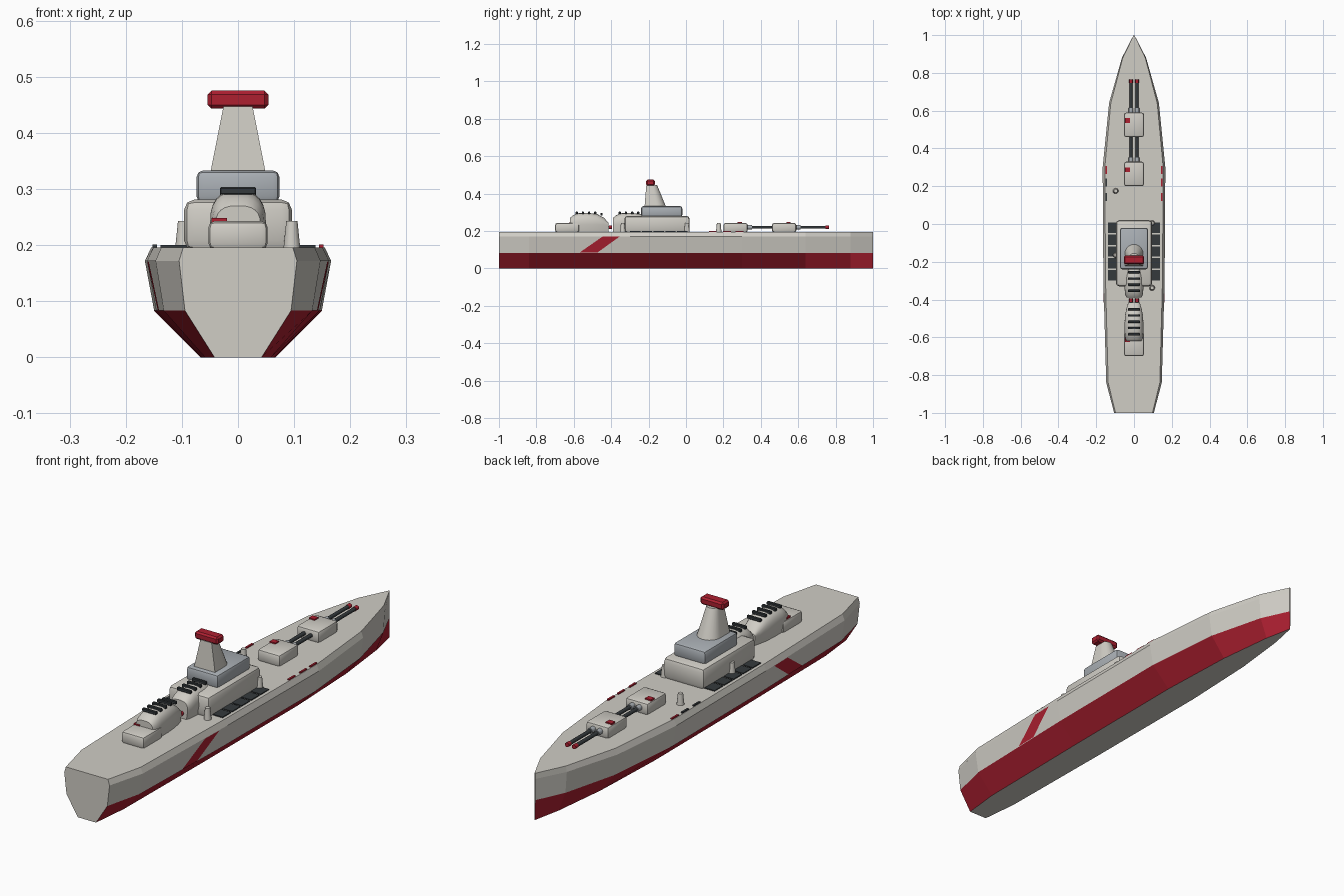
import bpy, bmesh, math
from mathutils import Vector

if "Cube" in bpy.data.objects:
    bpy.data.objects.remove(bpy.data.objects["Cube"])


def material(name, rgb):
    m = bpy.data.materials.new(name)
    m.diffuse_color = (*rgb, 1)
    m.use_nodes = True
    m.node_tree.nodes["Principled BSDF"].inputs["Base Color"].default_value = m.diffuse_color
    return m


GREY = material("warm light grey", (0.63, 0.61, 0.56))
RED = material("deep red", (0.42, 0.014, 0.03))
BLUE = material("blue grey", (0.40, 0.43, 0.46))
DARK = material("charcoal", (0.035, 0.042, 0.046))


def finish(bm, name, mats, smooth=None):
    bmesh.ops.recalc_face_normals(bm, faces=bm.faces[:])
    me = bpy.data.meshes.new(name)
    bm.to_mesh(me)
    bm.free()
    for m in mats:
        me.materials.append(m)
    ob = bpy.data.objects.new(name, me)
    bpy.context.collection.objects.link(ob)
    if smooth:
        bpy.ops.object.select_all(action='DESELECT')
        ob.select_set(True)
        bpy.context.view_layer.objects.active = ob
        bpy.ops.object.shade_smooth_by_angle(angle=math.radians(smooth))
    return ob


def box(name, x, y, z, mat, bevel=0, segs=2):
    """Box from three (min, max) ranges, with rounded edges if asked."""
    bm = bmesh.new()
    bmesh.ops.create_cube(bm, size=1)
    for v in bm.verts:
        v.co = Vector([(r[0] + r[1]) / 2 + c * (r[1] - r[0])
                       for c, r in zip(v.co, (x, y, z))])
    if bevel:
        bmesh.ops.bevel(bm, geom=bm.edges[:], offset=bevel, segments=segs,
                        profile=0.5, affect='EDGES')
    return finish(bm, name, [mat], 35 if bevel else None)


def loft(rings):
    """Closed skin through rings of equal length, capped at both ends."""
    bm = bmesh.new()
    vs = [[bm.verts.new(p) for p in r] for r in rings]
    n = len(rings[0])
    for a, b in zip(vs, vs[1:]):
        for i in range(n):
            j = (i + 1) % n
            bm.faces.new((a[i], a[j], b[j], b[i]))
    bm.faces.new(vs[0])
    bm.faces.new(vs[-1])
    return bm


def tube(name, x, z, y0, y1, r, mat):
    ring = [(x + r * math.cos(t), z + r * math.sin(t))
            for t in [k * math.tau / 10 for k in range(10)]]
    return finish(loft([[(a, y, c) for a, c in ring] for y in (y0, y1)]),
                  name, [mat], 40)


# Hull: one section scaled along the stations
STATIONS = [(-1, 0.105), (-0.84, 0.147), (-0.3, 0.162), (0.3, 0.166),
            (0.64, 0.132), (0.88, 0.064), (1, 0.002)]
SECTION = [(0.40, 0), (0.90, 0.083), (1.0, 0.172), (0.93, 0.196)]


def lerp_table(t, table):
    for (a, p), (b, q) in zip(table, table[1:]):
        if t <= b:
            return p + (q - p) * (t - a) / (b - a)
    return table[-1][1]


def side_x(y, z):
    return lerp_table(y, STATIONS) * lerp_table(z, [(c, f) for f, c in SECTION])


rings = []
for y, w in STATIONS:
    half = [(w * f, y, z) for f, z in SECTION]
    rings.append(half + [(-a, b, c) for a, b, c in reversed(half)])
hull_bm = loft(rings)
# red below the waterline, on the flanks only
for f in hull_bm.faces:
    zs = [v.co.z for v in f.verts]
    f.material_index = int(0.001 < max(zs) < 0.09)
finish(hull_bm, "hull", [GREY, RED])


# Painted plates that follow the hull flanks
def flank_plate(name, low, high, z0, z1):
    for s, side in ((1, "right"), (-1, "left")):
        bm = bmesh.new()
        grid = []
        for i in range(5):
            t = i / 4
            z = z0 + (z1 - z0) * t
            ya, yb = (low[k] + (high[k] - low[k]) * t for k in (0, 1))
            grid.append([bm.verts.new((s * (side_x(y, z) + 0.0015), y, z))
                         for y in (ya, (ya + yb) / 2, yb)])
        for a, b in zip(grid, grid[1:]):
            for j in range(2):
                bm.faces.new((a[j], a[j + 1], b[j + 1], b[j]))
        bmesh.ops.recalc_face_normals(bm, faces=bm.faces[:])
        up = sum(f.normal.x for f in bm.faces) * s
        if up < 0:
            bmesh.ops.reverse_faces(bm, faces=bm.faces[:])
        me = bpy.data.meshes.new(f"{name}_{side}")
        bm.to_mesh(me)
        bm.free()
        me.materials.append(RED)
        bpy.context.collection.objects.link(
            bpy.data.objects.new(f"{name}_{side}", me))


flank_plate("flank_stripe", (-0.57, -0.475), (-0.445, -0.354), 0.084, 0.171)
flank_plate("flank_mark", (0.22, 0.22), (0.31, 0.31), 0.083, 0.091)

# Superstructure tiers
box("lower_deckhouse", (-0.096, 0.096), (-0.33, 0.02), (0.19, 0.281), GREY, 0.018)
box("upper_deckhouse", (-0.074, 0.074), (-0.24, -0.02), (0.275, 0.333), BLUE, 0.012)

# Mast tower: flat back, rounded front, tapering upward
tower = []
for z, w, back, front in ((0.325, 0.05, -0.222, -0.105), (0.447, 0.026, -0.212, -0.155)):
    mid = front - w
    arc = [(w * math.cos(k * math.pi / 12), max(mid, back + 0.01) + w * math.sin(k * math.pi / 12))
           for k in range(13)]
    tower.append([(x, y, z) for x, y in [(w, back)] + arc + [(-w, back)]])
finish(loft(tower), "mast_tower", [GREY], 35)
box("mast_bar", (-0.054, 0.054), (-0.213, -0.167), (0.443, 0.475), RED, 0.007, 1)


# Ribbed exhaust domes
def dome(name, y0):
    shape = [(0, 0.040, 0.270), (0.015, 0.046, 0.284), (0.045, 0.050, 0.295),
             (0.10, 0.050, 0.297), (0.145, 0.046, 0.290), (0.18, 0.038, 0.272),
             (0.205, 0.030, 0.245)]
    rings = []
    for dy, w, top in shape:
        h = top - 0.235
        arch = []
        for k in range(13):
            a = k * math.pi / 12
            c, s = math.cos(a), math.sin(a)
            arch.append((w * math.copysign(abs(c) ** 0.75, c), y0 + dy, 0.235 + h * abs(s) ** 0.75))
        rings.append([(w * 0.85, y0 + dy, 0.196)] + arch + [(-w * 0.85, y0 + dy, 0.196)])
    finish(loft(rings), name, [GREY], 40)
    for i in range(5):
        y = y0 + 0.036 + i * 0.033
        z = 0.298 if i < 4 else 0.291
        box(f"{name}_slat_{i}", (-0.032, 0.032), (y - 0.006, y + 0.006),
            (z - 0.008, z + 0.005), DARK, 0.002, 1)


dome("aft_dome", -0.62)
dome("mid_dome", -0.39)


# Twin gun turrets
def turret(name, y):
    box(f"{name}_house", (-0.053, 0.053), (y, y + 0.13), (0.192, 0.243), GREY, 0.012)
    box(f"{name}_hatch", (-0.047, -0.02), (y + 0.076, y + 0.1), (0.240, 0.248), RED)
    for s, side in ((1, "right"), (-1, "left")):
        x = s * 0.016
        tube(f"{name}_sleeve_{side}", x, 0.22, y + 0.12, y + 0.153, 0.012, BLUE)
        tube(f"{name}_barrel_{side}", x, 0.22, y + 0.12, y + 0.29, 0.008, DARK)
        tube(f"{name}_muzzle_{side}", x, 0.22, y + 0.287, y + 0.305, 0.0095, RED)


for name, y in (("fore_turret", 0.46), ("second_turret", 0.20), ("aft_turret", -0.70)):
    turret(name, y)

# Dark launch hatches beside the deckhouse
for s, side in ((1, "right"), (-1, "left")):
    for i in range(5):
        y = 0.008 - i * 0.063
        xs = sorted((s * 0.09, s * 0.138))
        box(f"deck_hatch_{side}_{i}", xs, (y - 0.055, y), (0.193, 0.2), DARK)

# Deck vents
for i, (x, y) in enumerate(((-0.097, 0.175), (0.096, 0.005), (0.096, -0.338), (-0.097, -0.165))):
    ring = [k * math.tau / 12 for k in range(12)]
    finish(loft([[(x + r * math.cos(t), y + r * math.sin(t), z) for t in ring]
                 for z, r in ((0.194, 0.015), (0.243, 0.01))]), f"deck_vent_{i}", [GREY], 40)

# Small plates along the deck edge
for s, side in ((1, "right"), (-1, "left")):
    for i, y in enumerate((0.265, 0.198, 0.122)):
        mat = RED if s > 0 or i == 0 else DARK
        x = s * 0.148
        box(f"edge_plate_{side}_{i}", (x - 0.004, x + 0.004), (y, y + 0.042),
            (0.194, 0.201), mat)
